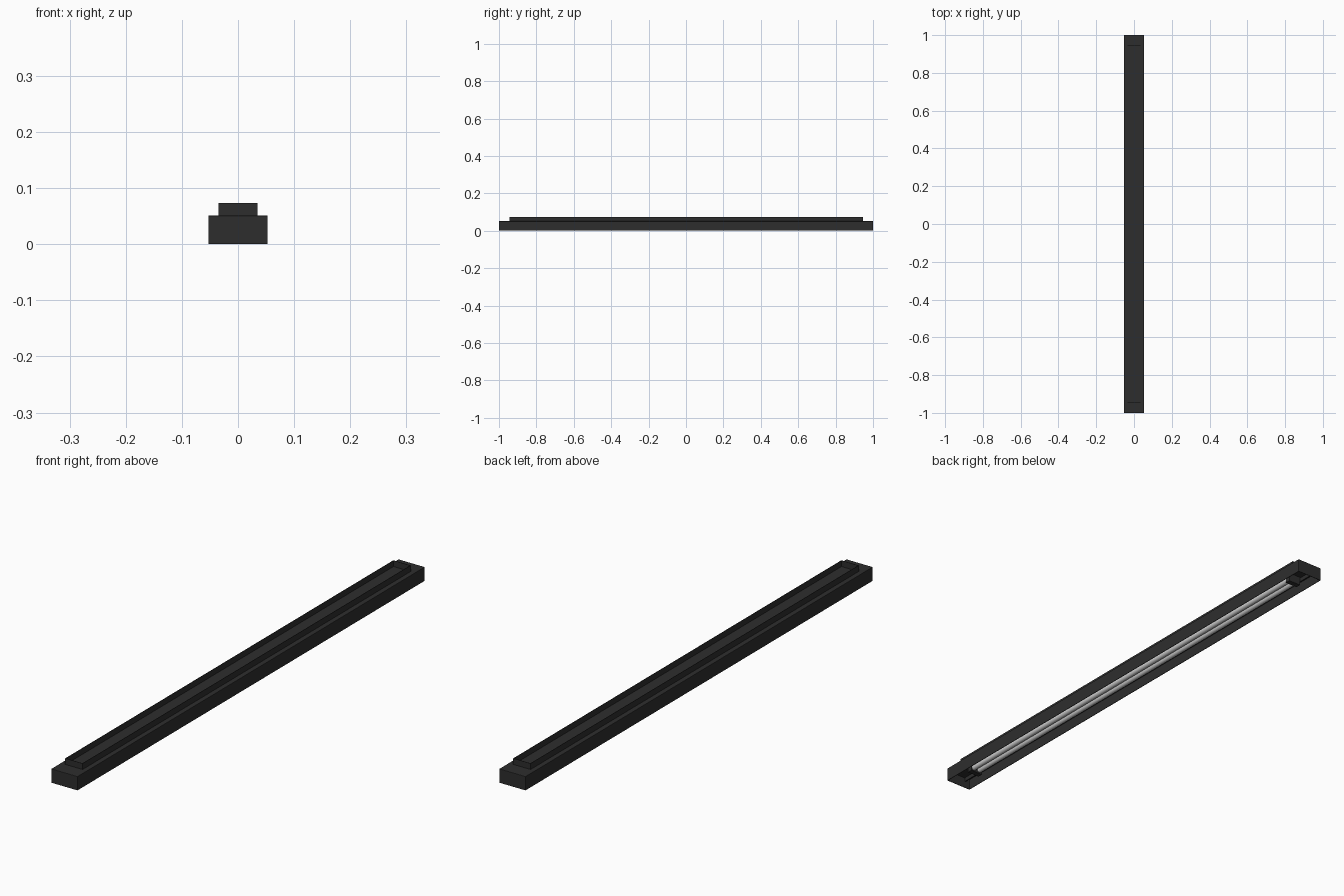
import bpy, bmesh
from mathutils import Matrix

if "Cube" in bpy.data.objects:
    bpy.data.objects.remove(bpy.data.objects["Cube"])

def material(name, c):
    m = bpy.data.materials.new(name)
    m.diffuse_color = (c, c, c, 1)
    m.use_nodes = True
    m.node_tree.nodes["Principled BSDF"].inputs["Base Color"].default_value = m.diffuse_color
    return m

black = material("black_metal", 0.027)
white = material("tube_glass", 0.6)

def finish(bm, name, mat):
    bmesh.ops.recalc_face_normals(bm, faces=bm.faces)
    me = bpy.data.meshes.new(name)
    bm.to_mesh(me)
    bm.free()
    ob = bpy.data.objects.new(name, me)
    bpy.context.collection.objects.link(ob)
    me.materials.append(mat)
    return ob

def box(name, size, loc, mat=black):
    bm = bmesh.new()
    bmesh.ops.create_cube(bm, size=1, matrix=Matrix.Translation(loc) @ Matrix.Diagonal((*size, 1)))
    return finish(bm, name, mat)

def tray(name, hx, hy, z_floor, z_rim, t, depth):
    # box whose rim face is inset and pushed in to make an open tray
    bm = bmesh.new()
    mid = (z_floor + z_rim) / 2
    h = abs(z_rim - z_floor)
    bmesh.ops.create_cube(bm, size=1, matrix=Matrix.Translation((0, 0, mid)) @ Matrix.Diagonal((2 * hx, 2 * hy, h, 1)))
    up = 1 if z_rim > z_floor else -1
    face = max(bm.faces, key=lambda f: f.calc_center_median().z * up)
    bmesh.ops.inset_region(bm, faces=[face], thickness=t)
    inner = bmesh.ops.extrude_face_region(bm, geom=[face])
    bmesh.ops.delete(bm, geom=[face], context='FACES_ONLY')
    bmesh.ops.translate(bm, verts=[v for v in inner['geom'] if isinstance(v, bmesh.types.BMVert)], vec=(0, 0, -up * depth))
    return finish(bm, name, black)

# Housing open below, mounting channel open above
housing = tray("housing", 0.053, 1.0, 0.051, 0.0, 0.004, 0.040)
bev = housing.modifiers.new("soft_edges", 'BEVEL')
bev.width = 0.0015
bev.segments = 2
tray("mounting_channel", 0.035, 0.945, 0.050, 0.073, 0.002, 0.022)

# Long ribs inside the housing
for s in (-1, 1):
    box("inner_rib", (0.004, 1.99, 0.018), (s * 0.030, 0, 0.034))

# Twin tubes with end sockets
for s in (-1, 1):
    bm = bmesh.new()
    bmesh.ops.create_cone(bm, cap_ends=True, segments=20, radius1=0.010, radius2=0.010, depth=1.8,
                          matrix=Matrix.Translation((s * 0.013, 0, 0.022)) @ Matrix.Rotation(1.5707963, 4, 'X'))
    tube = finish(bm, "tube", white)
    for p in tube.data.polygons:
        p.use_smooth = len(p.vertices) == 4
    box("tube_socket", (0.05, 0.02, 0.034), (0, s * 0.905, 0.025))
